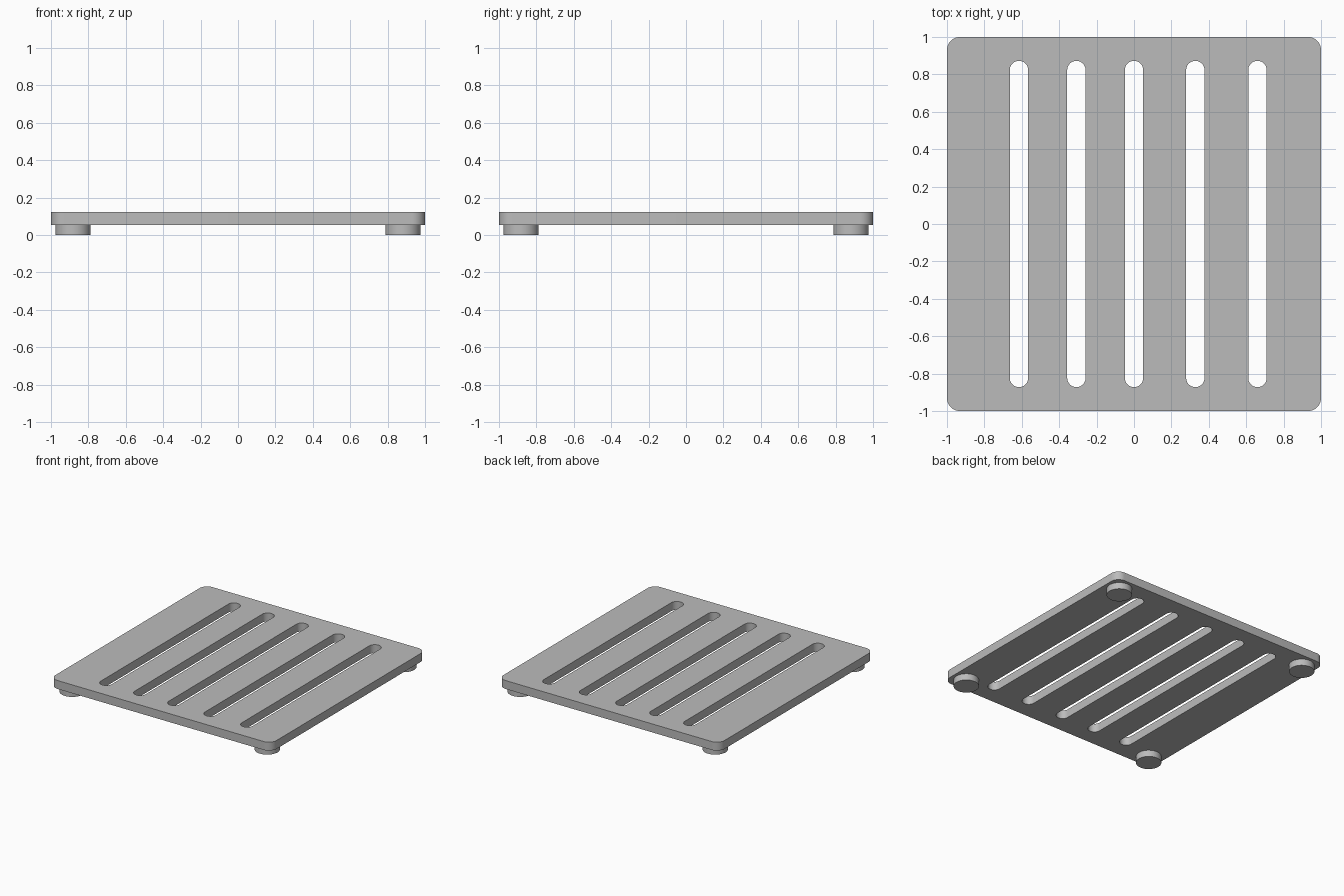
import bpy
import bmesh
from math import cos, sin, pi, radians

cube = bpy.data.objects.get("Cube")
if cube:
    bpy.data.objects.remove(cube, do_unlink=True)

PLATE_BOTTOM, PLATE_TOP = 0.053, 0.122
SLOT_X = (-0.615, -0.308, 0.0, 0.328, 0.66)

grey = bpy.data.materials.new("plain_grey")
grey.use_nodes = True
grey.diffuse_color = (0.5, 0.5, 0.5, 1)
grey.node_tree.nodes["Principled BSDF"].inputs["Base Color"].default_value = (0.5, 0.5, 0.5, 1)


def rounded_outline(cx, half_x, half_y, radius, steps=12):
    """Corner arcs of a rounded rectangle, counter-clockwise."""
    points = []
    for i, (sx, sy) in enumerate(((1, 1), (-1, 1), (-1, -1), (1, -1))):
        for s in range(steps + 1):
            a = (i + s / steps) * pi / 2
            points.append((cx + sx * (half_x - radius) + radius * cos(a),
                           sy * (half_y - radius) + radius * sin(a)))
    return points


def add_loop(bm, points, z):
    verts = [bm.verts.new((x, y, z)) for x, y in points]
    return [bm.edges.new((v, verts[i - 1])) for i, v in enumerate(verts)]


def finish(bm, name):
    bmesh.ops.recalc_face_normals(bm, faces=bm.faces)
    mesh = bpy.data.meshes.new(name)
    bm.to_mesh(mesh)
    bm.free()
    mesh.materials.append(grey)
    obj = bpy.data.objects.new(name, mesh)
    bpy.context.collection.objects.link(obj)
    bpy.ops.object.select_all(action='DESELECT')
    obj.select_set(True)
    bpy.context.view_layer.objects.active = obj
    bpy.ops.object.shade_smooth_by_angle(angle=radians(30))
    return obj


# Slotted plate: fill the outline around the slots, then extrude upwards
bm = bmesh.new()
edges = add_loop(bm, rounded_outline(0, 1, 1, 0.07), PLATE_BOTTOM)
for x in SLOT_X:
    edges += add_loop(bm, rounded_outline(x, 0.049, 0.872, 0.0485), PLATE_BOTTOM)
bmesh.ops.triangle_fill(bm, edges=edges, use_beauty=True, normal=(0, 0, 1))
top = bmesh.ops.extrude_face_region(bm, geom=bm.faces[:], use_keep_orig=True)["geom"]
bmesh.ops.translate(bm, vec=(0, 0, PLATE_TOP - PLATE_BOTTOM),
                    verts=[g for g in top if isinstance(g, bmesh.types.BMVert)])
finish(bm, "slotted_plate")

# Round feet under the corners
for end, sy in (("front", -1), ("back", 1)):
    for side, sx in (("left", 1), ("right", -1)):
        bm = bmesh.new()
        bmesh.ops.create_cone(bm, cap_ends=True, segments=48, radius1=0.094,
                              radius2=0.094, depth=PLATE_BOTTOM)
        foot = finish(bm, f"{end}_{side}_foot")
        foot.location = (sx * 0.882, sy * 0.882, PLATE_BOTTOM / 2)
